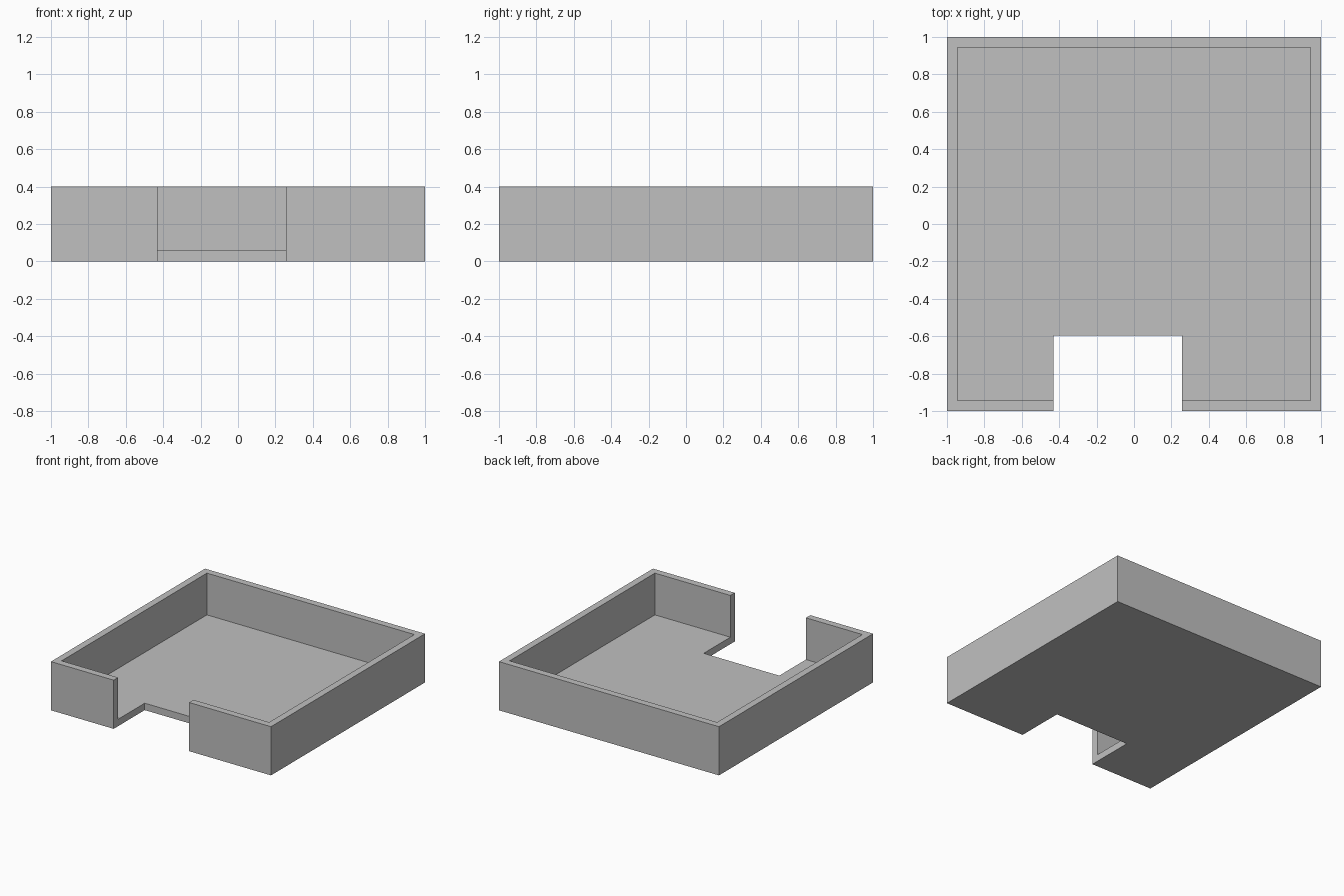
import bpy
import bmesh
from mathutils import Vector

WALL = 0.057
HEIGHT = 0.4

default_cube = bpy.data.objects.get("Cube")
if default_cube:
    bpy.data.objects.remove(default_cube, do_unlink=True)

grey = bpy.data.materials.new("light grey")
grey.use_nodes = True
colour = (0.53, 0.53, 0.53, 1)
grey.diffuse_color = colour
grey.node_tree.nodes["Principled BSDF"].inputs["Base Color"].default_value = colour


def box(name, low, high):
    """Axis-aligned box between two corners."""
    low, high = Vector(low), Vector(high)
    bm = bmesh.new()
    bmesh.ops.create_cube(bm, size=1)
    bmesh.ops.scale(bm, vec=high - low, verts=bm.verts)
    bmesh.ops.translate(bm, vec=(low + high) / 2, verts=bm.verts)
    mesh = bpy.data.meshes.new(name)
    bm.to_mesh(mesh)
    bm.free()
    mesh.materials.append(grey)
    obj = bpy.data.objects.new(name, mesh)
    bpy.context.collection.objects.link(obj)
    return obj


# Square open tray
tray = box("tray", (-1, -1, 0), (1, 1, HEIGHT))

# Hollow for the inside, and a doorway notch through front wall and floor
inner = 1 - WALL
cutters = [
    box("hollow_cutter", (-inner, -inner, WALL), (inner, inner, 1)),
    box("notch_cutter", (-0.43, -1.5, -0.5), (0.257, -0.597, 1)),
]
bpy.context.view_layer.objects.active = tray
for cutter in cutters:
    cutter.hide_render = True
    cut = tray.modifiers.new(cutter.name, "BOOLEAN")
    cut.operation = "DIFFERENCE"
    cut.solver = "EXACT"
    cut.object = cutter
    bpy.ops.object.modifier_apply(modifier=cut.name)
    bpy.data.objects.remove(cutter, do_unlink=True)
